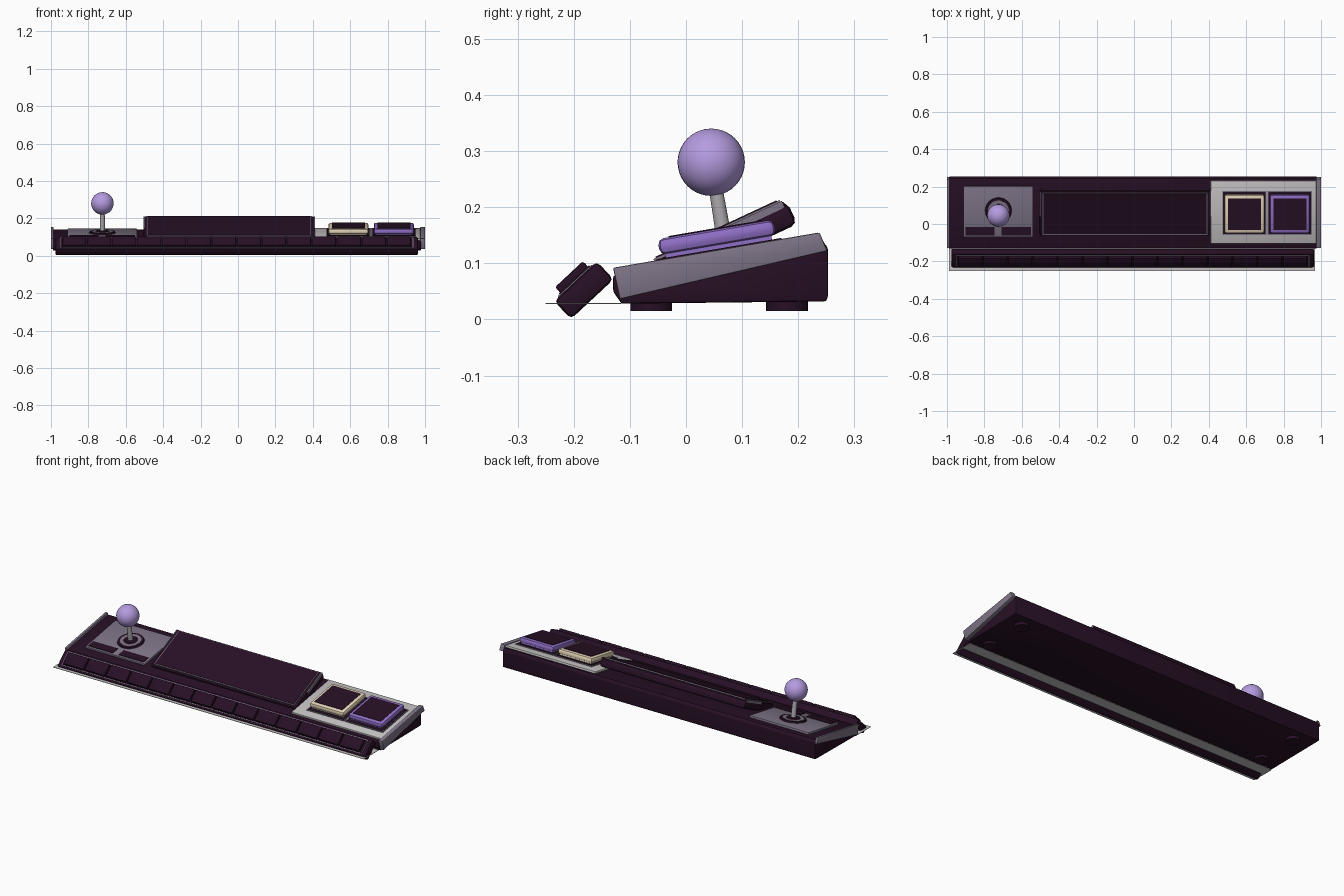
import bpy, bmesh, math
from mathutils import Matrix

cube = bpy.data.objects.get("Cube")
if cube:
    bpy.data.objects.remove(cube, do_unlink=True)


def material(name, r, g, b):
    m = bpy.data.materials.new(name)
    m.use_nodes = True
    m.diffuse_color = (r, g, b, 1)
    node = next(n for n in m.node_tree.nodes if n.type == 'BSDF_PRINCIPLED')
    node.inputs["Base Color"].default_value = (r, g, b, 1)
    return m


DARK = material("dark plum", 0.02, 0.005, 0.018)
MAUVE = material("mauve grey", 0.21, 0.175, 0.24)
WHITE = material("pale grey", 0.55, 0.53, 0.53)
PURPLE = material("purple", 0.28, 0.16, 0.57)
LILAC = material("lilac", 0.46, 0.33, 0.74)
STEEL = material("steel grey", 0.42, 0.40, 0.42)
CREAM = material("cream", 0.85, 0.72, 0.52)


def frame(y, z, degrees):
    """Tilted working plane, rising towards the back."""
    return Matrix.Translation((0, y, z)) @ Matrix.Rotation(math.radians(degrees), 4, 'X')


DECK = frame(0, 0.10, 9.65)
SCREEN = frame(-0.07, 0.10, 25)
STRIP = frame(-0.182, 0.052, 43)
FLAT = Matrix.Identity(4)


def finish(name, bm, mat, place=FLAT, bevel=0.0, segments=2):
    if bevel:
        bmesh.ops.bevel(bm, geom=bm.edges[:], offset=bevel, segments=segments,
                        profile=0.5, affect='EDGES', clamp_overlap=True)
    bmesh.ops.recalc_face_normals(bm, faces=bm.faces[:])
    mesh = bpy.data.meshes.new(name)
    bm.to_mesh(mesh)
    bm.free()
    mesh.materials.append(mat)
    obj = bpy.data.objects.new(name, mesh)
    obj.matrix_world = place
    bpy.context.collection.objects.link(obj)
    bpy.ops.object.select_all(action='DESELECT')
    obj.select_set(True)
    bpy.context.view_layer.objects.active = obj
    bpy.ops.object.shade_smooth_by_angle()
    return obj


def box(name, xs, ys, zs, mat, place=FLAT, bevel=0.0):
    bm = bmesh.new()
    size = [b - a for a, b in (xs, ys, zs)]
    mid = [(a + b) / 2 for a, b in (xs, ys, zs)]
    bmesh.ops.create_cube(bm, size=1, matrix=Matrix.Translation(mid) @ Matrix.Diagonal((*size, 1)))
    return finish(name, bm, mat, place, bevel)


def extrusion(name, profile, x0, x1, mat, bevel):
    """Side profile of (y, z) points swept across x."""
    bm = bmesh.new()
    face = bm.faces.new([bm.verts.new((x0, y, z)) for y, z in profile])
    swept = bmesh.ops.extrude_face_region(bm, geom=[face])["geom"]
    verts = [v for v in swept if isinstance(v, bmesh.types.BMVert)]
    bmesh.ops.translate(bm, verts=verts, vec=(x1 - x0, 0, 0))
    return finish(name, bm, mat, FLAT, bevel)


def cylinder(name, x, y, zs, r0, r1, mat, place=FLAT):
    bm = bmesh.new()
    bmesh.ops.create_cone(bm, cap_ends=True, segments=32, radius1=r0, radius2=r1,
                          depth=zs[1] - zs[0],
                          matrix=Matrix.Translation((x, y, sum(zs) / 2)))
    return finish(name, bm, mat, place)


def outlined_plate(name, xs, ys, z, thick, line, place):
    """Dark plate with a thin pale line showing round its edge."""
    box(name + "_outline", xs, ys, (z, z + thick), MAUVE, place)
    inner = [(a + line, b - line) for a, b in (xs, ys)]
    box(name, *inner, (z, z + thick + 0.002), DARK, place)


# Wedge body, end panels and feet
body = [(-0.115, 0.028), (0.25, 0.032), (0.253, 0.04), (0.253, 0.127),
        (0.243, 0.141), (-0.13, 0.078), (-0.13, 0.05)]
extrusion("body", body, -0.99, 0.978, DARK, 0.004)
panel = [(-0.13, 0.092), (0.238, 0.155), (0.252, 0.122), (-0.118, 0.036)]
extrusion("right_end_panel", panel, -1.0, -0.986, MAUVE, 0.003)
extrusion("left_end_panel", panel, 0.974, 1.0, MAUVE, 0.003)
for side in (-1, 1):
    for label, y in (("front", -0.062), ("back", 0.18)):
        cylinder(f"{label}_foot", side * 0.88, y, (0.015, 0.034), 0.037, 0.037, DARK)

# Thin sheet under the key strip
box("base_sheet", (-0.99, 0.967), (-0.25, -0.115), (0.027, 0.029), WHITE)

# Tilted key strip with a row of keys
box("key_strip", (-0.977, 0.963), (-0.052, 0.052), (-0.022, 0.022), DARK, STRIP, 0.009)
outlined_plate("key_bed", (-0.952, 0.938), (-0.041, 0.041), 0.02, 0.004, 0.004, STRIP)
KEYS = 14
pitch = 1.87 / KEYS
for i in range(KEYS):
    x = -0.942 + pitch * i
    box("key", (x + 0.004, x + pitch - 0.004), (-0.034, 0.034), (0.02, 0.039), DARK, STRIP, 0.004)

# Raised centre screen
box("screen_housing", (-0.505, 0.41), (0, 0.273), (-0.05, -0.006), DARK, SCREEN, 0.012)
box("screen_rim", (-0.503, 0.408), (0.003, 0.268), (-0.018, -0.003), DARK, SCREEN, 0.004)
outlined_plate("screen", (-0.488, 0.393), (0.014, 0.262), -0.005, 0.007, 0.005, SCREEN)
box("screen_left_trim", (0.406, 0.411), (0.12, 0.265), (-0.014, -0.001), MAUVE, SCREEN)
box("screen_right_trim", (-0.506, -0.501), (0.12, 0.265), (-0.014, -0.001), MAUVE, SCREEN)

# Joystick plate, label plates and stick
box("joystick_plate", (-0.912, -0.54), (-0.07, 0.205), (-0.004, 0.011), MAUVE, DECK, 0.003)
for xs in ((-0.9, -0.745), (-0.708, -0.552)):
    box("label_plate", xs, (-0.06, -0.014), (0.008, 0.014), DARK, DECK)
JX, JY = -0.725, 0.0745
cylinder("joystick_ring", JX, JY, (0.008, 0.018), 0.072, 0.068, DARK, DECK)
cylinder("joystick_inlay", JX, JY, (0.012, 0.019), 0.056, 0.056, MAUVE, DECK)
cylinder("joystick_collar", JX, JY, (0.012, 0.024), 0.046, 0.03, DARK, DECK)
cylinder("joystick_shaft", JX, JY, (0.015, 0.14), 0.014, 0.012, STEEL, DECK)
bm = bmesh.new()
bmesh.ops.create_uvsphere(bm, u_segments=32, v_segments=20, radius=0.06,
                          matrix=Matrix.Translation((JX, JY, 0.17)))
finish("joystick_ball", bm, LILAC, DECK)

# Button plate and two large buttons
box("button_plate", (0.41, 0.976), (-0.105, 0.235), (-0.004, 0.01), WHITE, DECK, 0.002)
for label, mat, x in (("cream", CREAM, 0.59), ("purple", PURPLE, 0.833)):
    outlined_plate(label + "_button_bezel", (x - 0.118, x + 0.118), (-0.056, 0.18),
                   0.006, 0.008, 0.005, DECK)
    box(label + "_button_neck", (x - 0.098, x + 0.098), (-0.034, 0.158), (0.01, 0.028), mat, DECK)
    box(label + "_button", (x - 0.107, x + 0.107), (-0.043, 0.167), (0.022, 0.051), mat, DECK, 0.011)
    box(label + "_button_face", (x - 0.088, x + 0.088), (-0.023, 0.146), (0.046, 0.053), DARK, DECK)
